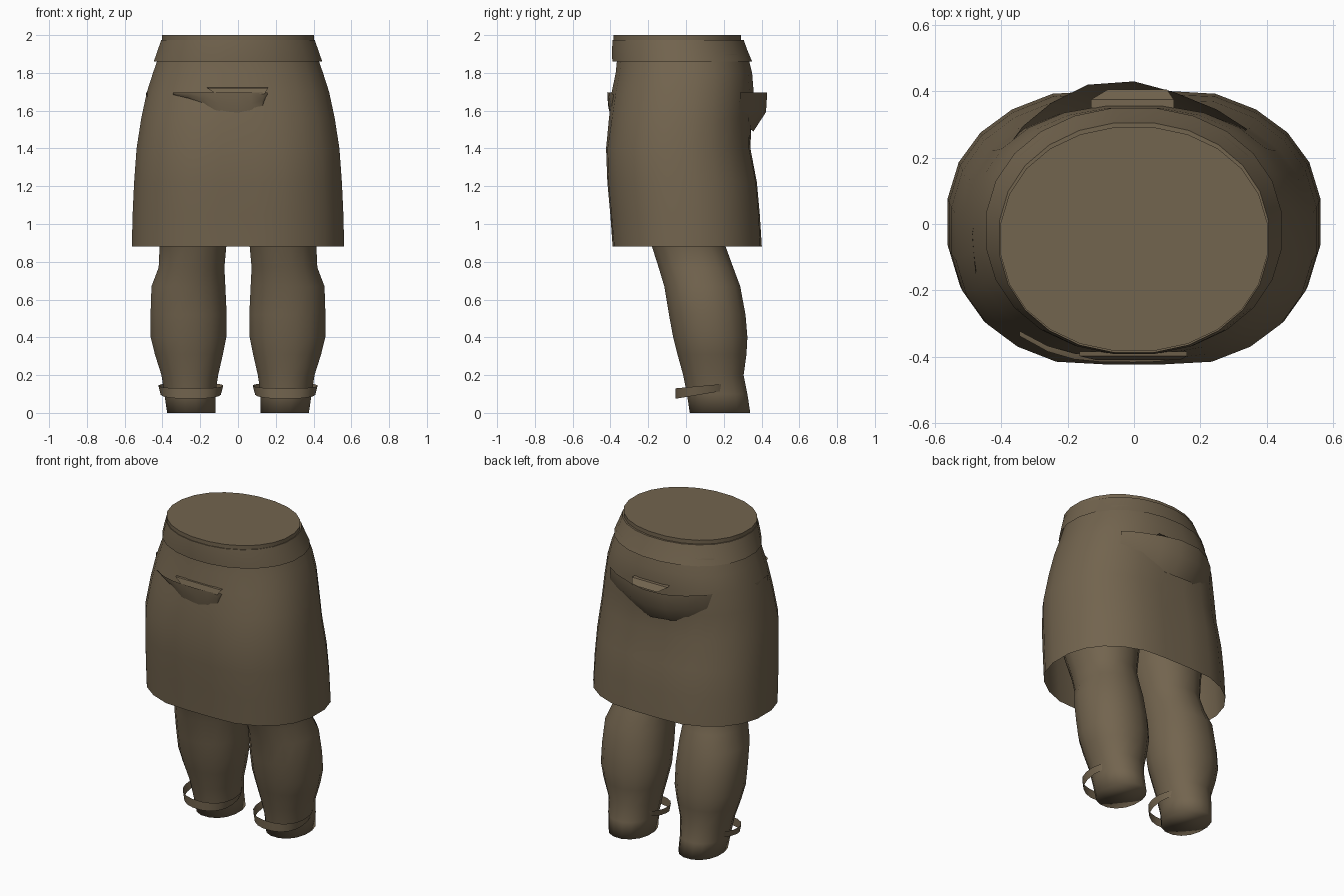
import bpy, math

if "Cube" in bpy.data.objects:
    bpy.data.objects.remove(bpy.data.objects["Cube"])

cloth = bpy.data.materials.new("brown_cloth")
cloth.diffuse_color = (0.17, 0.128, 0.077, 1)
cloth.use_nodes = True
cloth.node_tree.nodes["Principled BSDF"].inputs["Base Color"].default_value = cloth.diffuse_color


def make(name, verts, faces, angle=40):
    me = bpy.data.meshes.new(name)
    me.from_pydata(verts, [], faces)
    me.materials.append(cloth)
    ob = bpy.data.objects.new(name, me)
    bpy.context.collection.objects.link(ob)
    bpy.ops.object.select_all(action='DESELECT')
    ob.select_set(True)
    bpy.context.view_layer.objects.active = ob
    bpy.ops.object.mode_set(mode='EDIT')
    bpy.ops.mesh.select_all(action='SELECT')
    bpy.ops.mesh.normals_make_consistent(inside=False)
    bpy.ops.object.mode_set(mode='OBJECT')
    bpy.ops.object.shade_smooth_by_angle(angle=math.radians(angle))
    return ob


def ring(z, x0, x1, y0, y1, n, power=2.0, dent=0.0):
    """Rounded loop filling the given bounds, with an optional centre crease."""
    fit = math.cos(math.pi / n) ** (2 / power)
    cx, cy, rx, ry = (x0 + x1) / 2, (y0 + y1) / 2, (x1 - x0) / 2 / fit, (y1 - y0) / 2 / fit
    pts = []
    for i in range(n):
        a = 2 * math.pi * (i + 0.5) / n
        c, s = math.cos(a), math.sin(a)
        x = rx * math.copysign(abs(c) ** (2 / power), c)
        y = ry * math.copysign(abs(s) ** (2 / power), s)
        y *= 1 - dent * math.exp(-(x / 0.13) ** 2)
        pts.append((cx + x, cy + y, z))
    return pts


def bridge(rows, n, closed=True):
    return [(r * n + i, r * n + (i + 1) % n, (r + 1) * n + (i + 1) % n, (r + 1) * n + i)
            for r in range(rows - 1) for i in range(n if closed else n - 1)]


def loft(name, rings, caps=(), angle=40):
    n = len(rings[0])
    faces = bridge(len(rings), n)
    if 0 in caps:
        faces.append(tuple(range(n)))
    if 1 in caps:
        faces.append(tuple(range((len(rings) - 1) * n, len(rings) * n)))
    return make(name, [v for r in rings for v in r], faces, angle)


# Skirt: open tube with a soft crease between the thighs
N = 24
skirt = [  # z, half width, front, back, crease
    (0.88, 0.562, -0.405, 0.418, 0.07), (1.05, 0.558, -0.42, 0.41, 0.08),
    (1.22, 0.55, -0.436, 0.395, 0.08), (1.40, 0.537, -0.44, 0.358, 0.07),
    (1.56, 0.512, -0.415, 0.354, 0.03), (1.70, 0.482, -0.393, 0.358, 0.0),
    (1.80, 0.45, -0.372, 0.35, 0.0), (1.90, 0.415, -0.362, 0.325, 0.0)]
loft("skirt", [ring(z, -w, w, f, b, N, 2.3, d) for z, w, f, b, d in skirt])

# Waistband: flared band hugging the skirt at its lower edge
band = [(1.86, 0.446, -0.39, 0.35), (1.92, 0.425, -0.392, 0.325),
        (1.975, 0.406, -0.388, 0.305), (1.975, 0.398, -0.381, 0.292)]
loft("waistband", [ring(z, -w, w, f, b, N, 2.1) for z, w, f, b in band], angle=35)

# Closed waist top
loft("waist_top", [ring(z, -0.402, 0.402, -0.383, 0.292, N, 2.1) for z in (1.94, 2.0)], caps=(1,))

# Legs, running up inside the skirt
M = 16
leg = [  # z, inner, outer, front, back
    (0.0, 0.12, 0.375, 0.02, 0.34), (0.10, 0.12, 0.39, 0.005, 0.325),
    (0.20, 0.105, 0.405, -0.015, 0.305), (0.31, 0.08, 0.44, -0.045, 0.32),
    (0.40, 0.062, 0.462, -0.068, 0.325), (0.52, 0.06, 0.463, -0.09, 0.315),
    (0.67, 0.067, 0.458, -0.115, 0.287), (0.77, 0.072, 0.42, -0.145, 0.25),
    (0.88, 0.062, 0.415, -0.18, 0.21), (1.05, 0.03, 0.44, -0.24, 0.21),
    (1.25, 0.01, 0.47, -0.29, 0.23)]
for side, s in (("left", -1), ("right", 1)):
    loft(side + "_leg", [ring(z, *sorted((s * a, s * b)), f, b2, M, 2.15)
                         for z, a, b, f, b2 in leg], caps=(0,), angle=100)

    # Loose ankle strap, standing off the shin and sinking into the calf
    def strap_ring(grow, top):
        out = []
        for x, y, _ in ring(0, s * 0.25 - 0.167 - grow, s * 0.25 + 0.167 + grow,
                            -0.055, 0.25, 20, 2.3):
            t = (y + 0.055) / 0.27
            out.append((x, y, (0.13 + 0.025 * t) if top else (0.075 + 0.045 * t)))
        return out
    loft(side + "_ankle_strap", [strap_ring(-0.008, False), strap_ring(0.004, True)])


def pouch(name, edge, z_top, rows):
    """Open hanging pouch: edge holds (x, y, lowest z); rows hold (x scale, y scale, drop)."""
    verts = [(x * kx, y * ky, z_top - t * (z_top - zb)) for kx, ky, t in rows for x, y, zb in edge]
    make(name, verts, bridge(len(rows), len(edge), closed=False), 35)


# Front pouch
pouch("front_pouch", [(-0.345, -0.338, 1.685), (-0.26, -0.385, 1.665), (-0.18, -0.408, 1.64),
                      (-0.10, -0.416, 1.58), (0.0, -0.417, 1.56), (0.07, -0.415, 1.575),
                      (0.13, -0.408, 1.615), (0.155, -0.393, 1.68)], 1.695,
      [(1, 1, 0), (1, 0.99, 0.5), (1, 0.955, 1)])

# Back pouch, wrapping from one hip round the rear
pouch("back_pouch", [(-0.478, -0.15, 1.60), (-0.488, -0.03, 1.56), (-0.463, 0.09, 1.53),
                     (-0.405, 0.20, 1.52), (-0.335, 0.295, 1.52), (-0.25, 0.365, 1.51),
                     (-0.14, 0.42, 1.50), (0.0, 0.43, 1.49), (0.12, 0.398, 1.51),
                     (0.25, 0.345, 1.53), (0.34, 0.287, 1.53)], 1.695,
      [(1, 1, 0), (0.995, 0.985, 0.5), (0.97, 0.83, 1)])

# Cloth linings sloping from the pouch rims up to the skirt
for name, x0, x1, rim, top, skin in (("front_lining", -0.165, 0.16, -0.41, -0.398, -0.385),
                                     ("back_lining", -0.13, 0.12, 0.405, 0.375, 0.35)):
    make(name, [(x0 + 0.05, rim, 1.688), (x1 - 0.02, rim, 1.688), (x1, top, 1.72),
                (x0, top, 1.72), (x1, skin, 1.722), (x0, skin, 1.722)],
         [(0, 1, 2, 3), (3, 2, 4, 5)], 30)
